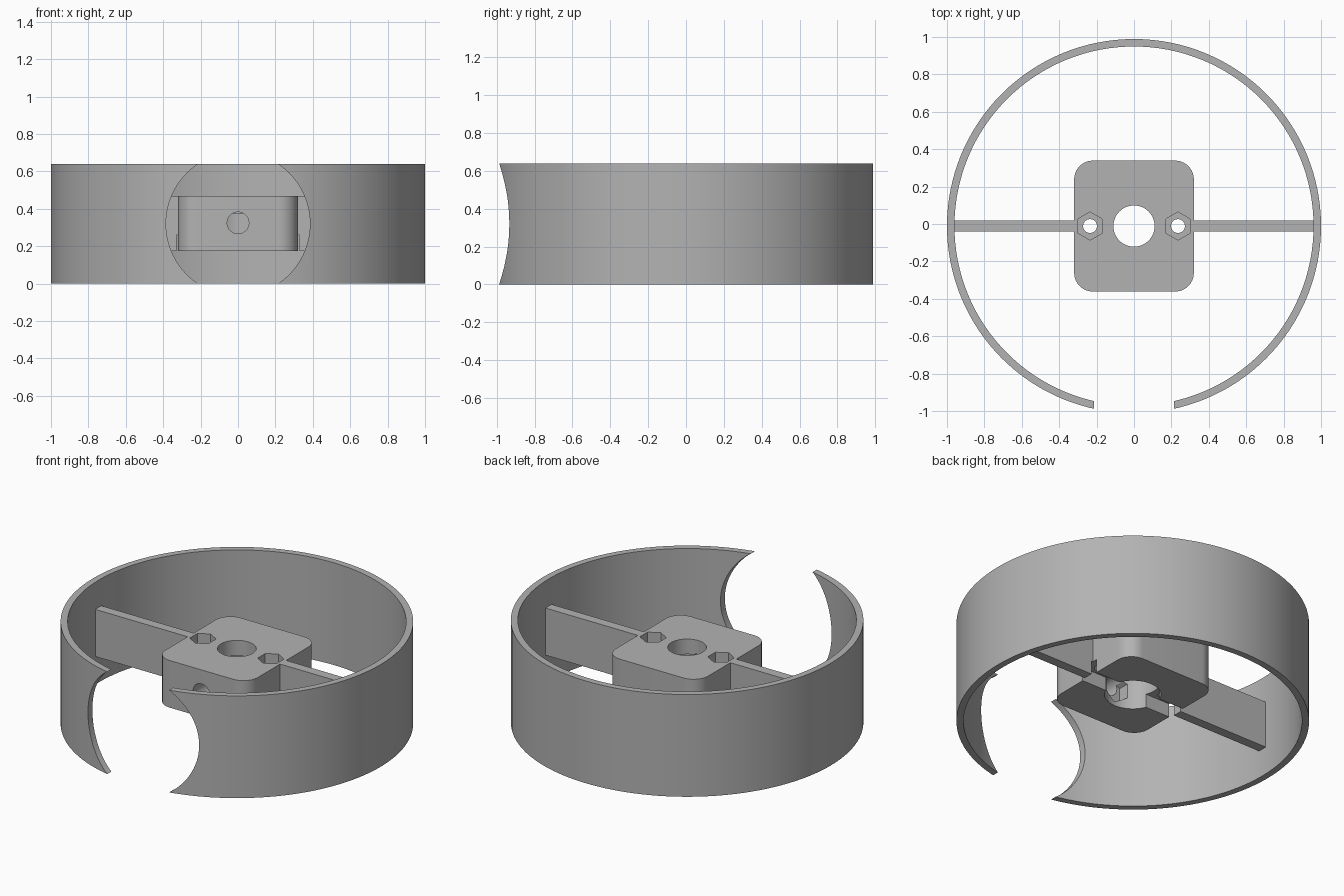
import bpy, bmesh, math
from mathutils import Matrix

if "Cube" in bpy.data.objects:
    bpy.data.objects.remove(bpy.data.objects["Cube"], do_unlink=True)

CY = -0.011          # ring centre along y
HEIGHT = 0.64
LOW, HIGH = 0.175, 0.47

grey = bpy.data.materials.new("plain grey")
grey.use_nodes = True
GREY = (0.45, 0.45, 0.45, 1)
grey.diffuse_color = GREY
grey.node_tree.nodes["Principled BSDF"].inputs["Base Color"].default_value = GREY


def finish(name, bm):
    bmesh.ops.recalc_face_normals(bm, faces=bm.faces)
    mesh = bpy.data.meshes.new(name)
    bm.to_mesh(mesh)
    bm.free()
    mesh.materials.append(grey)
    obj = bpy.data.objects.new(name, mesh)
    bpy.context.collection.objects.link(obj)
    return obj


def box(name, x0, x1, y0, y1, z0, z1, corner=0):
    bm = bmesh.new()
    size = Matrix.Diagonal((x1 - x0, y1 - y0, z1 - z0, 1))
    centre = Matrix.Translation(((x0 + x1) / 2, (y0 + y1) / 2, (z0 + z1) / 2))
    bmesh.ops.create_cube(bm, size=1, matrix=centre @ size)
    if corner:
        upright = [e for e in bm.edges
                   if abs(e.verts[0].co.z - e.verts[1].co.z) > 0.01]
        bmesh.ops.bevel(bm, geom=upright, offset=corner, segments=10,
                        profile=0.5, affect='EDGES')
    return finish(name, bm)


def prism(name, radius, start, end, sides=64, along_y=False, turn=0):
    """Cylinder from start to end; axis is z, or y when along_y is set."""
    bm = bmesh.new()
    length = (end[1] - start[1]) if along_y else (end[2] - start[2])
    middle = [(a + b) / 2 for a, b in zip(start, end)]
    tilt = Matrix.Rotation(math.pi / 2 if along_y else 0, 4, 'X')
    spin = Matrix.Rotation(turn, 4, 'Z')
    bmesh.ops.create_cone(bm, cap_ends=True, segments=sides, radius1=radius,
                          radius2=radius, depth=length,
                          matrix=Matrix.Translation(middle) @ tilt @ spin)
    return finish(name, bm)


def cut(target, *cutters):
    bpy.context.view_layer.objects.active = target
    for cutter in cutters:
        mod = target.modifiers.new("cut", 'BOOLEAN')
        mod.operation = 'DIFFERENCE'
        mod.solver = 'EXACT'
        mod.object = cutter
        bpy.ops.object.modifier_apply(modifier=mod.name)
    for cutter in cutters:
        bpy.data.objects.remove(cutter, do_unlink=True)


# Outer ring with a round opening at the front
ring = prism("outer_ring", 1, (0, CY, 0), (0, CY, HEIGHT), 128)
cut(ring,
    prism("bore", 0.96, (0, CY, -0.1), (0, CY, HEIGHT + 0.1), 128),
    prism("opening", 0.385, (0, -1.3, 0.32), (0, -0.5, 0.32), 96, True))

# Hub block: stepped shaft hole, set screw hole with nut recess
hub = box("hub", -0.32, 0.32, CY - 0.35, CY + 0.35, LOW, HIGH, 0.1)
cut(hub,
    prism("shaft_hole", 0.11, (0, CY, 0), (0, CY, 0.6)),
    prism("counterbore", 0.16, (0, CY, 0), (0, CY, 0.375)),
    prism("screw_hole", 0.058, (0, -0.5, 0.325), (0, CY, 0.325), 48, True),
    prism("nut_recess", 0.09, (0, CY - 0.21, 0.29), (0, CY, 0.29), 6, True))


def slot():
    return box("slot", -0.33, 0.33, CY - 0.06, CY + 0.06, 0.1, 0.26)


# Bolt holes with hexagon pockets, and the slot underneath
for side in (-1, 1):
    x = side * 0.235
    cut(hub,
        prism("bolt_hole", 0.037, (x, CY, 0), (x, CY, 0.6), 32),
        prism("hex_pocket", 0.075, (x, CY, 0.38), (x, CY, 0.6), 6))
cut(hub, slot())

# Spokes from hub to ring
spokes = []
for name, side in (("left_spoke", 1), ("right_spoke", -1)):
    x0, x1 = sorted((side * 0.318, side * 0.97))
    spoke = box(name, x0, x1, CY - 0.03, CY + 0.03, LOW, HIGH)
    cut(spoke, slot())
    spokes.append(spoke)

bpy.ops.object.select_all(action='DESELECT')
for obj in [ring, hub] + spokes:
    obj.select_set(True)
bpy.context.view_layer.objects.active = ring
bpy.ops.object.shade_smooth_by_angle(angle=math.radians(30))
